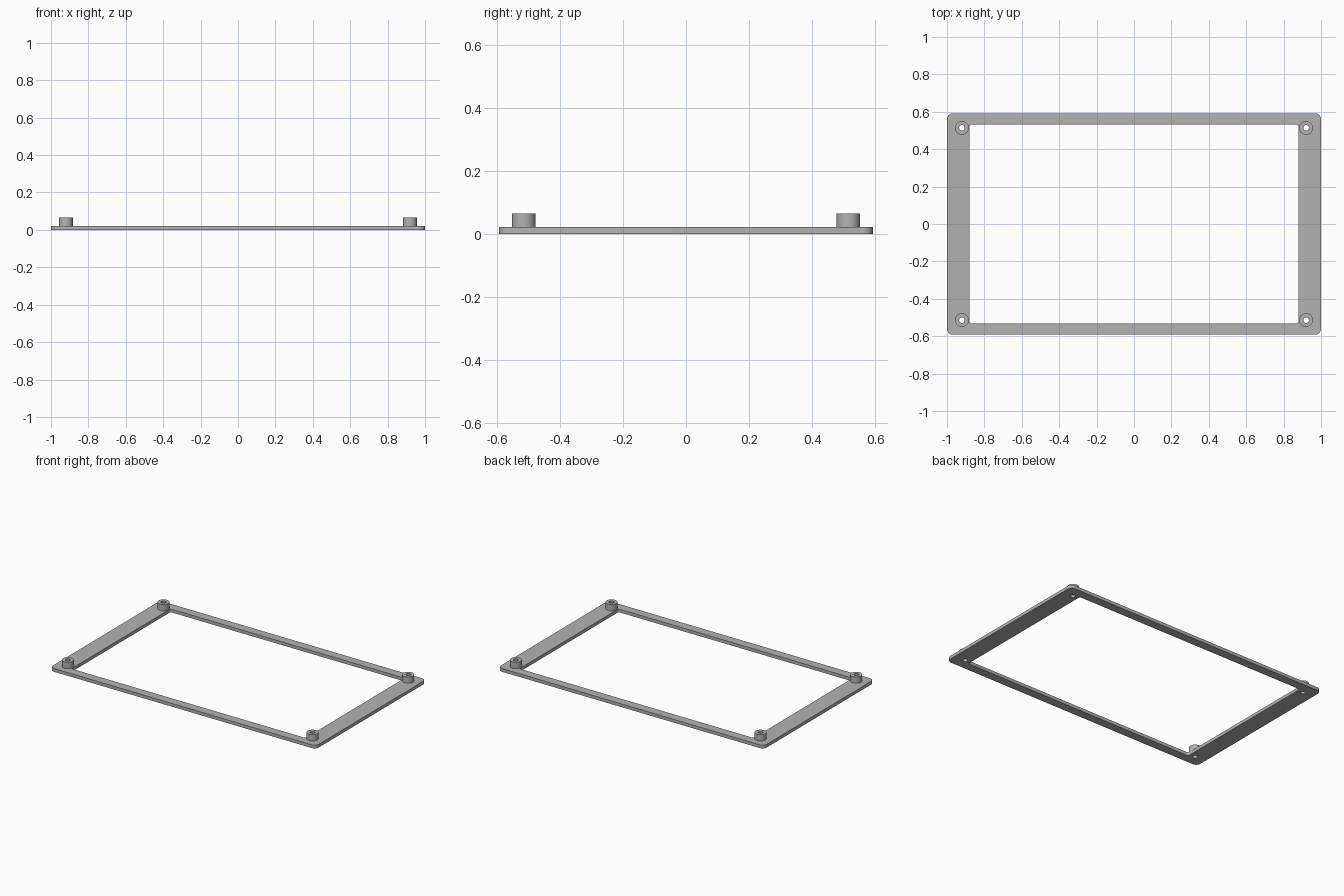
import bpy, bmesh
from math import cos, sin, pi, radians

if "Cube" in bpy.data.objects:
    bpy.data.objects.remove(bpy.data.objects["Cube"], do_unlink=True)

PLATE_TOP, POST_TOP = 0.022, 0.065
POST_X, POST_Y = 0.92, 0.514
POST_R, HOLE_R = 0.037, 0.015

grey = bpy.data.materials.new("grey plastic")
grey.use_nodes = True
colour = (0.45, 0.45, 0.45, 1)
grey.diffuse_color = colour
grey.node_tree.nodes["Principled BSDF"].inputs["Base Color"].default_value = colour


def circle(cx, cy, r, n=32):
    return [(cx + r * cos(2 * pi * i / n), cy + r * sin(2 * pi * i / n)) for i in range(n)]


def rounded_rectangle(hx, hy, r, n=8):
    points = []
    for k, (sx, sy) in enumerate([(1, 1), (-1, 1), (-1, -1), (1, -1)]):
        for i in range(n + 1):
            a = pi / 2 * (k + i / n)
            points.append((sx * (hx - r) + r * cos(a), sy * (hy - r) + r * sin(a)))
    return points


def extrude_outlines(name, outlines, z0, z1):
    """Solid from nested flat outlines; inner outlines become openings."""
    curve = bpy.data.curves.new(name + " outline", "CURVE")
    curve.dimensions = "2D"
    curve.fill_mode = "BOTH"
    curve.extrude = (z1 - z0) / 2
    for outline in outlines:
        spline = curve.splines.new("POLY")
        spline.points.add(len(outline) - 1)
        for point, (x, y) in zip(spline.points, outline):
            point.co = (x, y, 0, 1)
        spline.use_cyclic_u = True
    helper = bpy.data.objects.new(name + " helper", curve)
    bpy.context.collection.objects.link(helper)
    graph = bpy.context.evaluated_depsgraph_get()
    mesh = bpy.data.meshes.new_from_object(helper.evaluated_get(graph))
    bpy.data.objects.remove(helper, do_unlink=True)

    bm = bmesh.new()
    bm.from_mesh(mesh)
    bmesh.ops.remove_doubles(bm, verts=bm.verts, dist=0.00001)
    bmesh.ops.translate(bm, verts=bm.verts, vec=(0, 0, (z0 + z1) / 2))
    bmesh.ops.recalc_face_normals(bm, faces=bm.faces)
    bm.to_mesh(mesh)
    bm.free()
    mesh.name = name
    mesh.materials.clear()
    mesh.materials.append(grey)
    obj = bpy.data.objects.new(name, mesh)
    bpy.context.collection.objects.link(obj)
    bpy.ops.object.select_all(action="DESELECT")
    obj.select_set(True)
    bpy.context.view_layer.objects.active = obj
    bpy.ops.object.shade_smooth_by_angle(angle=radians(30))
    return obj


corners = {
    "front_left": (POST_X, -POST_Y),
    "front_right": (-POST_X, -POST_Y),
    "back_left": (POST_X, POST_Y),
    "back_right": (-POST_X, POST_Y),
}

# Flat frame with a large window and four screw holes
extrude_outlines(
    "frame_plate",
    [rounded_rectangle(1, 0.592, 0.032), rounded_rectangle(0.88, 0.532, 0.015)]
    + [circle(x, y, HOLE_R) for x, y in corners.values()],
    0, PLATE_TOP)

# Hollow standoff posts at the corners
for corner, (x, y) in corners.items():
    extrude_outlines(corner + "_standoff", [circle(x, y, POST_R), circle(x, y, HOLE_R)],
                     PLATE_TOP, POST_TOP)
